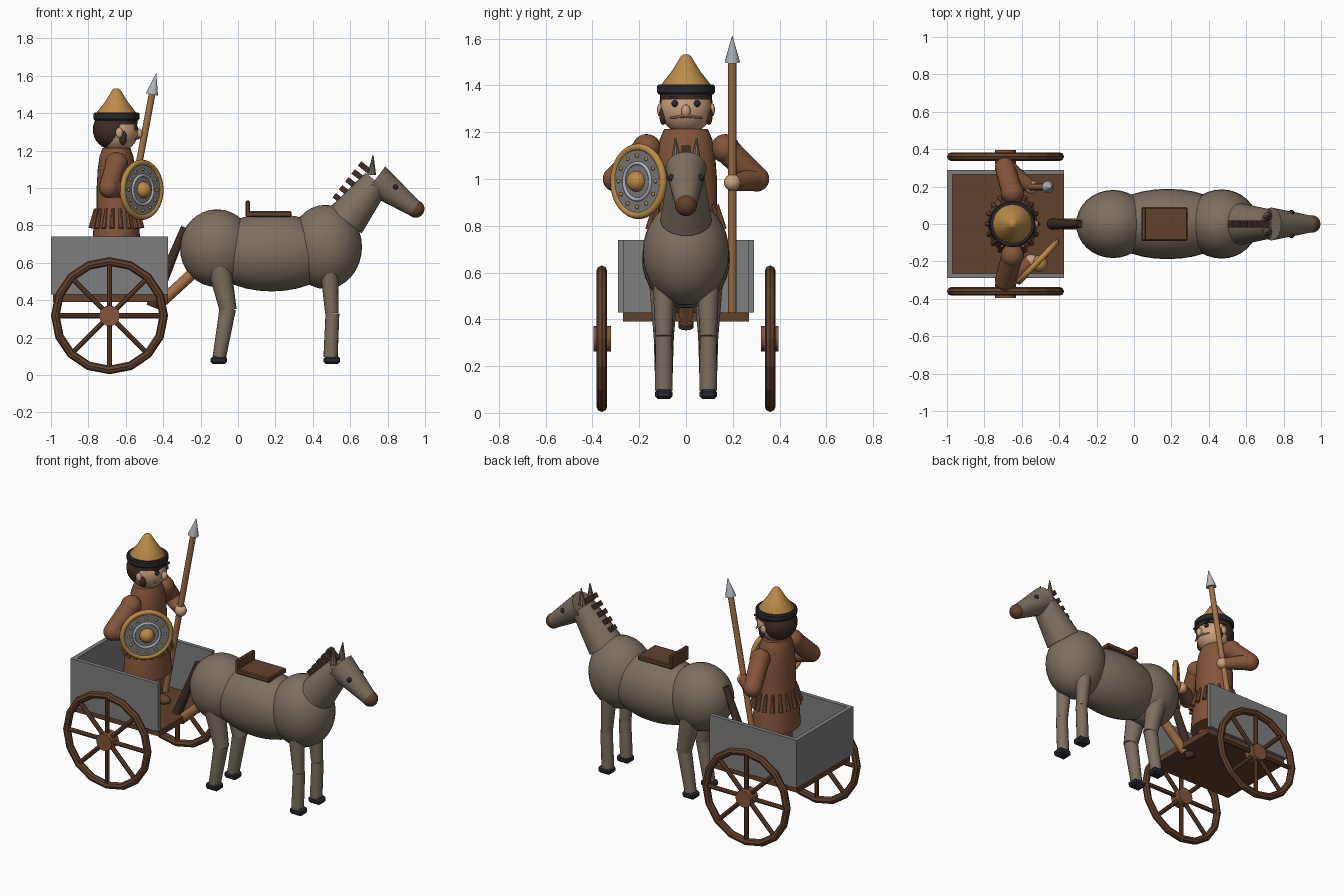
import bpy, bmesh
from math import radians, pi, sin, cos
from mathutils import Vector, Matrix

cube = bpy.data.objects.get("Cube")
if cube:
    bpy.data.objects.remove(cube, do_unlink=True)


def material(name, *rgb):
    m = bpy.data.materials.new(name)
    m.use_nodes = True
    m.diffuse_color = (*rgb, 1)
    m.node_tree.nodes["Principled BSDF"].inputs["Base Color"].default_value = (*rgb, 1)
    return m


HIDE = material("horse_hide", .20, .16, .115)
BROWN = material("brown_wood", .12, .052, .024)
TUNIC = material("tunic_brown", .23, .09, .043)
DARK = material("dark_hair", .05, .026, .018)
SKIN = material("skin", .60, .36, .21)
GREY = material("cart_grey", .21, .21, .21)
GOLD = material("gold", .50, .26, .065)
TAN = material("tan_wood", .36, .17, .065)
BLACK = material("black", .022, .022, .032)
SILVER = material("silver", .42, .46, .50)


def finish(name, bm, mat, smooth=35):
    me = bpy.data.meshes.new(name)
    bmesh.ops.recalc_face_normals(bm, faces=bm.faces)
    bm.to_mesh(me)
    bm.free()
    me.materials.append(mat)
    if smooth:
        me.shade_smooth()
        me.set_sharp_from_angle(angle=radians(smooth))
    ob = bpy.data.objects.new(name, me)
    bpy.context.scene.collection.objects.link(ob)
    return ob


def aim(direction):
    return Vector(direction).to_track_quat('Z', 'Y').to_matrix().to_4x4()


def rod(name, a, b, r1, r2, mat, seg=16, smooth=35):
    """Tapered cylinder from a to b."""
    a, b = Vector(a), Vector(b)
    bm = bmesh.new()
    bmesh.ops.create_cone(bm, cap_ends=True, segments=seg, radius1=r1, radius2=r2,
                          depth=(b - a).length,
                          matrix=Matrix.Translation((a + b) / 2) @ aim(b - a))
    return finish(name, bm, mat, smooth)


def ball(name, c, r, mat, seg=24):
    """Ellipsoid with radii r (number or triple)."""
    r = (r, r, r) if isinstance(r, (int, float)) else r
    bm = bmesh.new()
    bmesh.ops.create_uvsphere(bm, u_segments=seg, v_segments=seg // 2, radius=1,
                              matrix=Matrix.Translation(c) @ Matrix.Diagonal((*r, 1)))
    return finish(name, bm, mat, 60)


def box(name, c, size, mat, pitch=0, bevel=0):
    bm = bmesh.new()
    bmesh.ops.create_cube(bm, size=1, matrix=Matrix.Translation(c)
                          @ Matrix.Rotation(pitch, 4, 'Y') @ Matrix.Diagonal((*size, 1)))
    if bevel:
        bmesh.ops.bevel(bm, geom=bm.edges[:], offset=bevel, segments=1, affect='EDGES')
    return finish(name, bm, mat, 0)


def lathe(name, origin, axis, profile, mat, seg=32, scale=(1, 1, 1), smooth=35, closed=False):
    """Revolve (radius, height) points around an axis."""
    bm = bmesh.new()
    pts = profile + profile[:1] if closed else profile
    vs = [bm.verts.new((r, 0, h)) for r, h in pts]
    es = [bm.edges.new(p) for p in zip(vs, vs[1:])]
    bmesh.ops.spin(bm, geom=vs + es, cent=(0, 0, 0), axis=(0, 0, 1),
                   angle=2 * pi, steps=seg, use_duplicate=False)
    bmesh.ops.remove_doubles(bm, verts=bm.verts, dist=.0005)
    bmesh.ops.transform(bm, verts=bm.verts, matrix=Matrix.Translation(origin)
                        @ Matrix.Diagonal((*scale, 1)) @ aim(axis))
    return finish(name, bm, mat, smooth)


def ring(name, origin, axis, radius, tube, mat, seg=32, sides=8, smooth=50):
    prof = [(radius + tube * cos(2 * pi * i / sides), tube * sin(2 * pi * i / sides))
            for i in range(sides)]
    return lathe(name, origin, axis, prof, mat, seg, smooth=smooth, closed=True)


# Cart: floor, three walls, wheels
box("cart_floor", (-.682, 0, .41), (.615, .54, .04), BROWN)
box("cart_back_wall", (-.985, 0, .585), (.028, .58, .31), GREY)
for s, side in ((1, "left"), (-1, "right")):
    box(side + "_cart_wall", (-.686, s * .277, .585), (.625, .026, .31), GREY)
    hub = Vector((-.687, s * .36, .317))
    ring(side + "_wheel_rim", hub, (0, 1, 0), .290, .023, BROWN, seg=16, smooth=0)
    rod(side + "_wheel_hub", hub - Vector((0, s * .04, 0)), hub + Vector((0, s * .036, 0)),
        .055, .055, TUNIC)
    for i in range(8):
        d = Vector((cos(i * pi / 4), 0, sin(i * pi / 4)))
        rod(f"{side}_spoke_{i}", hub + d * .04, hub + d * .28, .014, .014, BROWN, 8)
rod("draw_pole", (-.41, 0, .39), (-.18, 0, .60), .03, .03, TAN)

# Horse body, neck and head
ball("horse_rump", (-.112, 0, .678), (.198, .182, .208), HIDE, 32)
ball("horse_barrel", (.18, 0, .655), (.36, .188, .208), HIDE, 32)
ball("horse_chest", (.468, 0, .685), (.195, .185, .225), HIDE, 32)
rod("horse_neck", (.575, 0, .825), (.74, 0, 1.035), .11, .075, HIDE, 24)
rod("horse_head", (.735, 0, 1.045), (.948, 0, .888), .088, .045, HIDE, 24)
ball("horse_muzzle", (.95, 0, .888), .047, BROWN)
rod("horse_tail", (-.285, 0, .79), (-.46, 0, .365), .02, .032, DARK, 12)
for i in range(5):
    t = i / 4
    box(f"mane_tuft_{i}", (.548 + .135 * t, 0, .935 + .17 * t), (.085, .04, .03), DARK, radians(38))
for s, side in ((1, "left"), (-1, "right")):
    rod(side + "_horse_ear", (.715, s * .042, 1.07), (.722, s * .045, 1.175), .024, .003, HIDE, 10)
    ball(side + "_horse_eye", (.842, s * .061, 1.005), .015, BLACK, 12)
    y = s * .095
    rod(side + "_front_upper_leg", (.485, y, .60), (.502, y, .33), .05, .036, HIDE)
    rod(side + "_front_lower_leg", (.505, y, .33), (.495, y, .095), .037, .038, HIDE)
    box(side + "_front_hoof", (.502, y, .08), (.088, .074, .042), BLACK, bevel=.012)
    rod(side + "_hind_upper_leg", (-.105, y, .60), (-.052, y, .345), .066, .045, HIDE)
    rod(side + "_hind_lower_leg", (-.055, y, .355), (-.1, y, .095), .044, .036, HIDE)
    box(side + "_hind_hoof", (-.102, y, .08), (.088, .074, .042), BLACK, bevel=.012)

# Saddle
box("saddle_seat", (.163, 0, .86), (.245, .18, .032), BROWN, bevel=.006)
box("saddle_back", (.052, 0, .89), (.025, .18, .085), BROWN, bevel=.006)

# Driver: tunic, skirt tabs, legs
DX = -.65
lathe("driver_tunic", (DX, 0, 0), (0, 0, 1),
      [(0, .64), (.132, .64), (.122, .80), (.106, .88), (.106, 1.0), (.10, 1.10),
       (.09, 1.17), (.075, 1.213), (0, 1.213)], TUNIC, scale=(1, 1.25, 1))
for i in range(18):
    a = 2 * pi * i / 18
    c, n = cos(a), sin(a) * 1.2
    rod(f"skirt_tab_{i}", (DX + .112 * c, .112 * n, .89), (DX + .136 * c, .136 * n, .785),
        .008, .014, TUNIC, 8)
for s, side in ((1, "left"), (-1, "right")):
    rod(side + "_driver_leg", (DX, s * .07, .68), (DX, s * .07, .43), .06, .05, TUNIC)
    ball(side + "_driver_boot", (DX + .03, s * .07, .445), (.085, .045, .035), BROWN)

# Driver arms and hands
for s, side in ((1, "left"), (-1, "right")):
    shoulder, elbow, hand = (DX, s * .168, 1.13), (-.69, s * .302, 1.0), (-.56, s * .205, .985)
    ball(side + "_shoulder", shoulder, .062, TUNIC)
    rod(side + "_upper_arm", shoulder, elbow, .058, .054, TUNIC)
    ball(side + "_elbow", elbow, .054, TUNIC)
    rod(side + "_forearm", elbow, hand, .052, .036, TUNIC)
    ball(side + "_hand", (-.55, s * .198, .985), .036, SKIN)

# Driver head
ball("driver_head", (-.645, 0, 1.302), .111, SKIN, 32)
ball("driver_hair", (-.668, 0, 1.312), (.108, .115, .108), DARK, 32)
rod("hair_fringe", (DX, 0, 1.34), (DX, 0, 1.375), .112, .112, DARK, 24)
ball("nose", (-.53, 0, 1.29), (.02, .02, .028), SKIN, 16)
for s, side in ((1, "left"), (-1, "right")):
    ball(side + "_ear", (-.635, s * .112, 1.295), (.02, .012, .028), SKIN, 12)
    ball(side + "_sideburn", (-.615, s * .098, 1.27), (.02, .016, .04), DARK, 12)
    ball(side + "_driver_eye", (-.549, s * .047, 1.322), .015, BLACK, 12)
    box(side + "_eyebrow", (-.547, s * .047, 1.347), (.018, .045, .011), DARK)
    rod(side + "_moustache", (-.532, s * .01, 1.268), (-.552, s * .068, 1.262), .008, .003, SKIN, 8)

# Hat
lathe("hat_cone", (DX, 0, 0), (0, 0, 1),
      [(0, 1.39), (.106, 1.39), (.104, 1.405), (.06, 1.462), (.022, 1.524), (.012, 1.532), (0, 1.533)],
      GOLD)
lathe("hat_band", (DX, 0, 0), (0, 0, 1),
      [(0, 1.362), (.117, 1.362), (.123, 1.37), (.123, 1.397), (.117, 1.404), (0, 1.404)], BLACK)

# Spear
rod("spear_shaft", (-.66, .198, .43), (-.458, .198, 1.51), .018, .018, TAN, 12)
rod("spear_tip", (-.460, .198, 1.50), (-.438, .198, 1.612), .033, .001, SILVER, 12)

# Shield, facing forward and outward
centre, facing = Vector((-.515, -.203, .99)), Vector((.72, -.69, 0)).normalized()
across, up = Vector((.69, .72, 0)).normalized(), Vector((0, 0, 1))
rod("shield_plate", centre - facing * .008, centre + facing * .008, .15, .15, GREY, 32)
ring("shield_rim", centre, facing, .146, .016, GOLD)
ring("shield_inner_ring", centre + facing * .008, facing, .078, .008, SILVER)
ball("shield_boss", centre + facing * .012, .044, GOLD)
for i in range(12):
    a = i * pi / 6
    ball(f"shield_rivet_{i}", centre + facing * .009 + (across * cos(a) + up * sin(a)) * .11,
         .009, GOLD, 8)
